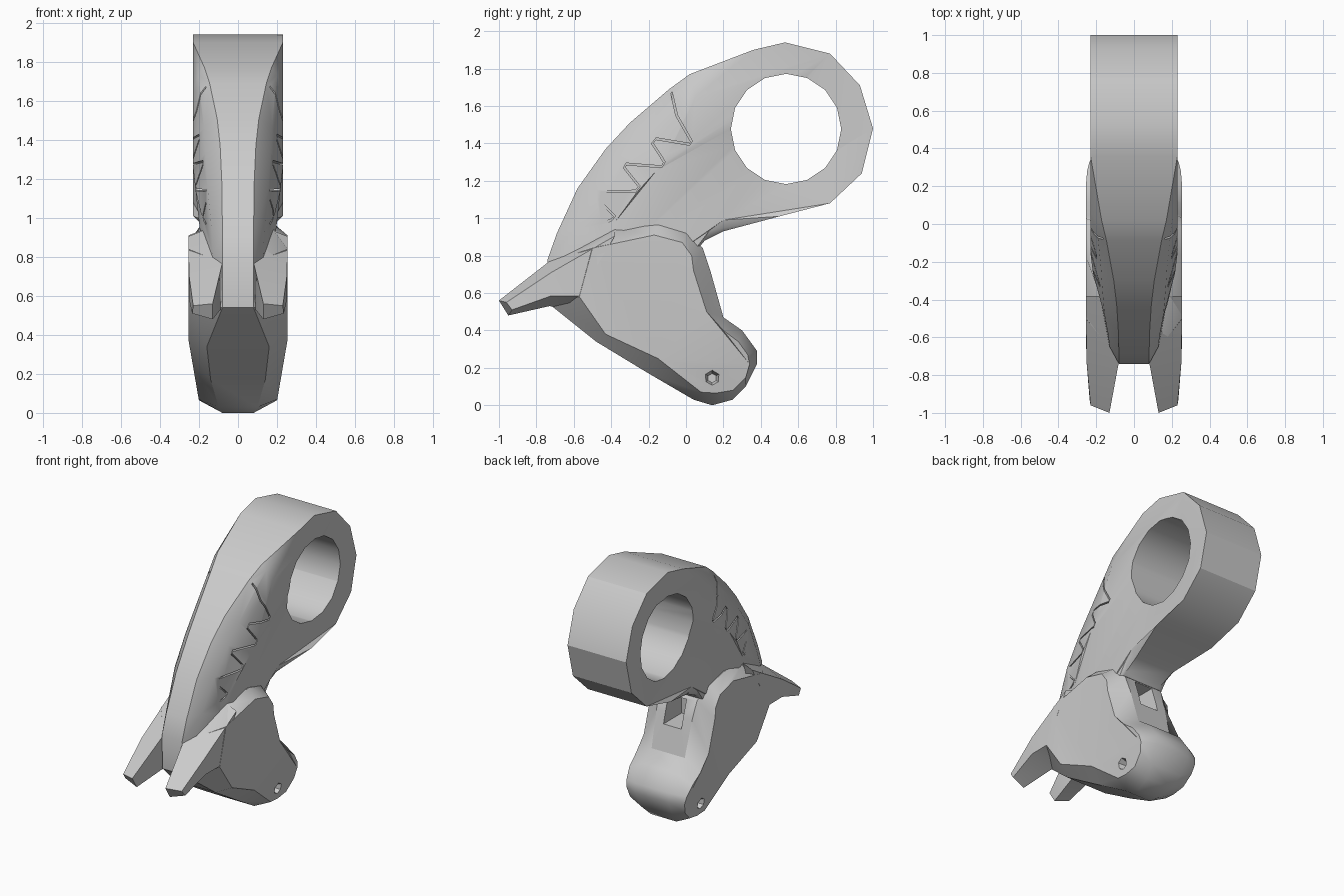
import bpy
import bmesh
import math
from mathutils import Vector

default = bpy.data.objects.get("Cube")
if default:
    bpy.data.objects.remove(default, do_unlink=True)

grey = bpy.data.materials.new("plain_grey")
grey.use_nodes = True
shade = (0.6, 0.6, 0.6, 1)
grey.diffuse_color = shade
grey.node_tree.nodes["Principled BSDF"].inputs["Base Color"].default_value = shade


def clamp(value):
    return max(0, min(1, value))


def skin(name, rings):
    """Join equally long closed rings of points into one capped solid."""
    bm = bmesh.new()
    rows = [[bm.verts.new(point) for point in ring] for ring in rings]
    for row, following in zip(rows, rows[1:]):
        for i in range(len(row)):
            bm.faces.new((row[i - 1], row[i], following[i], following[i - 1]))
    bm.faces.new(rows[0])
    bm.faces.new(rows[-1])
    bmesh.ops.remove_doubles(bm, verts=bm.verts, dist=0.0005)
    large = [face for face in bm.faces if len(face.verts) > 4]
    bmesh.ops.triangulate(bm, faces=large, ngon_method='EAR_CLIP')
    bmesh.ops.recalc_face_normals(bm, faces=bm.faces)
    mesh = bpy.data.meshes.new(name)
    bm.to_mesh(mesh)
    bm.free()
    mesh.materials.append(grey)
    part = bpy.data.objects.new(name, mesh)
    bpy.context.scene.collection.objects.link(part)
    return part


def symmetric(name, loops):
    """Skin a solid from half-width loops (x, y, z), mirrored across x."""
    mirrored = [[(-x, y, z) for x, y, z in loop] for loop in reversed(loops)]
    return skin(name, mirrored + loops)


def prism(name, axis, start, end, start_radius, end_radius, sides):
    """Tapered round solid between two points along axis x."""
    def ring(x, radius):
        turns = [math.tau * i / sides for i in range(sides)]
        return [(x, axis[0] + radius * math.sin(t), axis[1] + radius * math.cos(t))
                for t in turns]
    return skin(name, [ring(start, start_radius), ring(end, end_radius)])


def activate(part):
    bpy.ops.object.select_all(action='DESELECT')
    part.select_set(True)
    bpy.context.view_layer.objects.active = part


def carve(part, cutter):
    cutter.hide_render = True
    modifier = part.modifiers.new("carve", 'BOOLEAN')
    modifier.operation = 'DIFFERENCE'
    modifier.solver = 'EXACT'
    modifier.object = cutter
    activate(part)
    bpy.ops.object.modifier_apply(modifier=modifier.name)


def discard(cutter):
    bpy.data.objects.remove(cutter, do_unlink=True)


# Ring arm: outline in y and z, from the top of the ring round to the front ridge
arm_outline = [
    (.53, 1.94), (.77, 1.88), (.93, 1.71), (1, 1.48), (.94, 1.24), (.77, 1.08),
    (.5, 1.01), (.2, .93), (.1, .88), (-.05, .7), (-.5, .5), (-.73, .54),
    (-.74, .78), (-.69, .92), (-.58, 1.16), (-.43, 1.37), (-.3, 1.51),
    (-.09, 1.69), (.02, 1.77), (.36, 1.9)]
arm_width = .23
arm_middle = Vector((.2, 1.1))


def arm_point(y, z, step):
    """Half-width and place of an outline point, step 0 at the ridge, 1 on the side."""
    place = Vector((y, z))
    side = arm_width - (.06 * clamp((1.25 - z) / .4) if y < .3 else 0)
    if y > .3:
        edge, depth = side, 0
    elif y > 0 and z < 1:
        edge, depth = side - .03, .06
    elif y > -.6 and z < .9:
        edge, depth = side, 0
    else:
        edge = .08 + .15 * clamp((z - .78) / 1.12) ** 4
        depth = .32 * (arm_width - edge) / .15
    place += (arm_middle - place).normalized() * depth * step
    return (edge + (side - edge) * step ** .5, place.x, place.y)


arm = symmetric("ring_arm", [[arm_point(y, z, step) for y, z in arm_outline]
                             for step in (0, .3, 1)])
bore = prism("bore_cutter", (.535, 1.477), -1, 1, .295, .295, 16)
carve(arm, bore)
discard(bore)

# Zigzag groove on both flanks of the arm
zigzag = [Vector(point) for point in (
    (-.7, .88), (-.4, .99), (-.38, 1.01), (-.48, 1.11), (-.48, 1.14),
    (-.27, 1.145), (-.25, 1.17), (-.33, 1.27), (-.32, 1.29), (-.13, 1.275),
    (-.115, 1.3), (-.18, 1.4), (-.16, 1.425), (.02, 1.395), (.03, 1.41),
    (-.05, 1.55), (-.08, 1.68))]
for side in (-1, 1):
    sections = []
    for i, point in enumerate(zigzag):
        before, after = zigzag[max(i - 1, 0)], zigzag[min(i + 1, len(zigzag) - 1)]
        along = (after - before).normalized()
        across = Vector((-along.y, along.x)) * .005
        a, b = point + across, point - across
        inner, outer = side * .165, side * .3
        sections.append([(inner, *a), (outer, *a), (outer, *b), (inner, *b)])
    groove = skin("groove_cutter", sections)
    carve(arm, groove)
    discard(groove)

# Lower body: rim outline with half-widths, and the flat cheek inside it
rim = [(.08, -.73, .54), (.16, -.48, .34), (.14, -.2, .17), (.1, .04, .03),
       (.08, .14, 0), (.1, .25, .03), (.12, .32, .1), (.13, .38, .22),
       (.13, .38, .29), (.13, .3, .4), (.13, .2, .47), (.14, .13, .72),
       (.15, .09, .84), (.18, 0, .92), (.19, -.15, .965), (.18, -.38, .94),
       (.08, -.72, .77)]
cheek = [(-.57, .58), (-.43, .38), (-.15, .25), (.08, .07), (.16, .065),
         (.25, .08), (.32, .15), (.34, .22), (.33, .27), (.28, .34), (.2, .4),
         (.11, .5), (.04, .72), (.03, .8), (-.02, .87), (-.17, .91),
         (-.38, .905)]
# The cheek's last corner meets the root of the horn
cheek[-1:] = [(-.5, .84)]
cheek_loop = [(.2 + .055 * clamp((z - .06) / .32), y, z) for y, z in cheek]
body = symmetric("lower_body", [rim, cheek_loop])

# Pivot recesses near the foot of the body
for side in (-1, 1):
    recess = prism("recess_cutter", (.14, .145), side * .17, side * .23, .025, .045, 6)
    carve(body, recess)
    discard(recess)

# Square pocket in the back, under the ring
pocket = skin("pocket_cutter", [
    [(x, y, z) for x, z in ((-.07, .64), (.07, .64), (.07, .83), (-.07, .83))]
    for y in (-.05, .3)])
for part in (arm, body):
    carve(part, pocket)
discard(pocket)

# Pair of horns reaching forward: sections from the tip back into the cheek
horn_sections = [
    [(.13, -1, .56), (.23, -.96, .55), (.235, -.93, .51), (.13, -.95, .48)],
    [(.08, -.73, .77), (.252, -.72, .71), (.252, -.72, .585), (.09, -.73, .53)],
    [(.17, -.38, .94), (.254, -.38, .905), (.254, -.57, .585), (.1, -.5, .5)]]
horns = [skin(label + "_horn", [[(side * x, y, z) for x, y, z in section]
                                for section in horn_sections])
         for label, side in (("left", 1), ("right", -1))]

for part in (arm, body, *horns):
    activate(part)
    bpy.ops.object.shade_smooth_by_angle(angle=math.radians(30))
